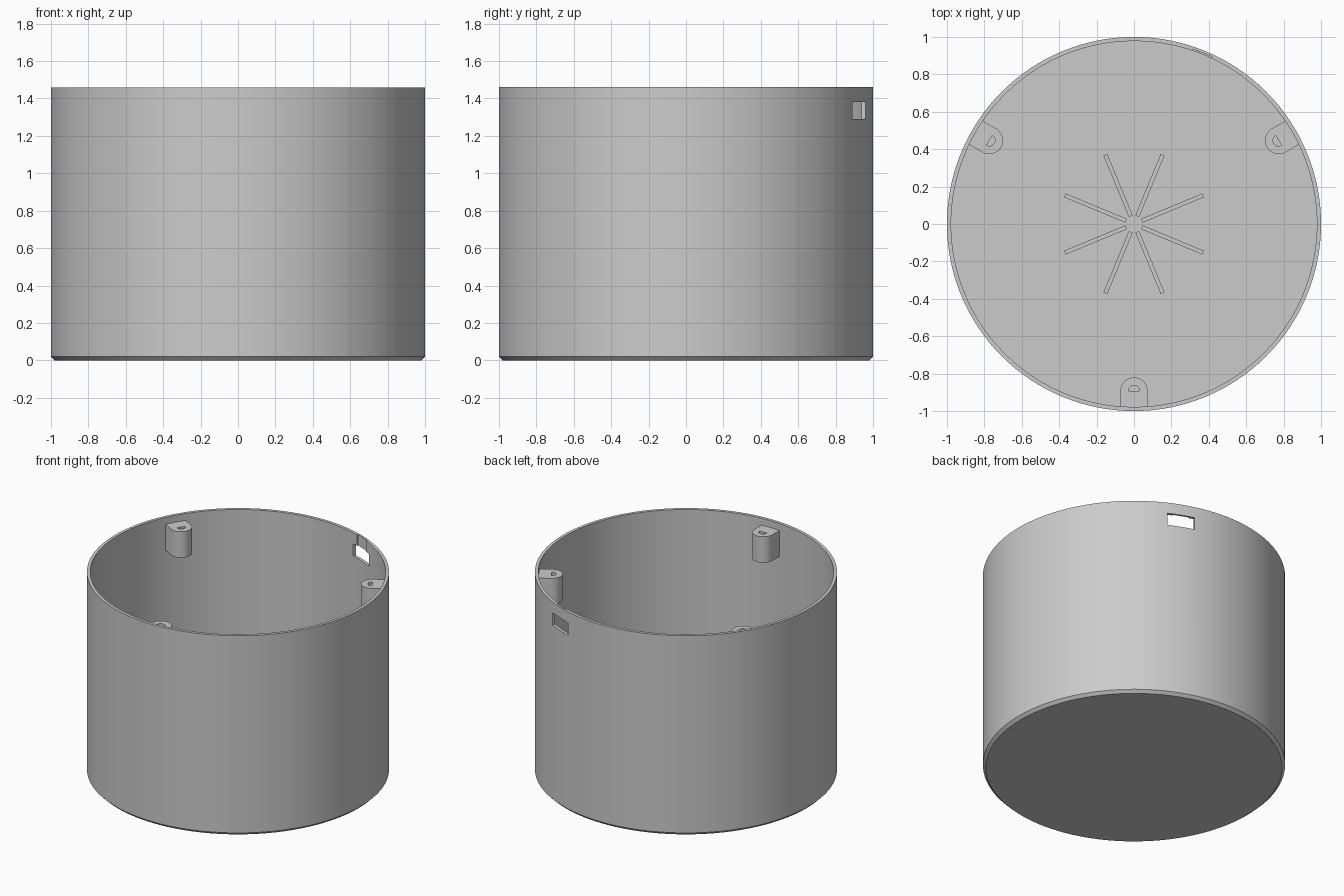
import bpy
import bmesh
from math import cos, sin, pi, radians
from mathutils import Matrix

if "Cube" in bpy.data.objects:
    bpy.data.objects.remove(bpy.data.objects["Cube"])

HEIGHT, INNER, FLOOR = 1.46, 0.978, 0.03
POST_TOP, POST_BOTTOM = 1.41, 1.22

grey = bpy.data.materials.new("plain grey")
grey.use_nodes = True
grey.diffuse_color = (0.6, 0.6, 0.6, 1)
grey.node_tree.nodes["Principled BSDF"].inputs["Base Color"].default_value = (0.6, 0.6, 0.6, 1)


def finish(name, bm):
    bmesh.ops.recalc_face_normals(bm, faces=bm.faces)
    mesh = bpy.data.meshes.new(name)
    bm.to_mesh(mesh)
    bm.free()
    mesh.materials.append(grey)
    obj = bpy.data.objects.new(name, mesh)
    bpy.context.collection.objects.link(obj)
    return obj


def prism(name, outline, bottom, top, angle=0):
    """Extrude a flat outline upward, then turn it about the z axis."""
    bm = bmesh.new()
    face = bm.faces.new([bm.verts.new((x, y, bottom)) for x, y in outline])
    ext = bmesh.ops.extrude_face_region(bm, geom=[face])
    verts = [v for v in ext["geom"] if isinstance(v, bmesh.types.BMVert)]
    bmesh.ops.translate(bm, verts=verts, vec=(0, 0, top - bottom))
    bmesh.ops.transform(bm, matrix=Matrix.Rotation(angle, 4, "Z"), verts=bm.verts)
    return finish(name, bm)


def rect(x0, x1, width):
    return [(x0, -width / 2), (x1, -width / 2), (x1, width / 2), (x0, width / 2)]


def inward_arc(centre, radius, steps=20):
    """Half circle bulging toward the axis."""
    turns = [pi / 2 + pi * i / steps for i in range(steps + 1)]
    return [(centre + radius * cos(t), radius * sin(t)) for t in turns]


def select_only(obj):
    bpy.ops.object.select_all(action="DESELECT")
    obj.select_set(True)
    bpy.context.view_layer.objects.active = obj


def cut(obj, cutter):
    cutter.hide_render = True
    mod = obj.modifiers.new("cut", "BOOLEAN")
    mod.operation, mod.solver, mod.object = "DIFFERENCE", "EXACT", cutter
    select_only(obj)
    bpy.ops.object.modifier_apply(modifier=mod.name)
    bpy.data.objects.remove(cutter)


def smooth(obj):
    select_only(obj)
    bpy.ops.object.shade_smooth_by_angle(angle=radians(30))


# Cup: a lathed wall and floor with a chamfered foot
bm = bmesh.new()
profile = [(0.98, 0), (1, 0.02), (1, HEIGHT), (INNER, HEIGHT), (INNER, FLOOR)]
SIDES = 128
rings = [[bm.verts.new((r * cos(2 * pi * i / SIDES), r * sin(2 * pi * i / SIDES), z))
          for i in range(SIDES)] for r, z in profile]
for low, high in zip(rings, rings[1:]):
    for i in range(SIDES):
        j = (i + 1) % SIDES
        bm.faces.new((low[i], low[j], high[j], high[i]))
bm.faces.new(rings[0])
bm.faces.new(rings[-1])
cup = finish("cup", bm)

# Cable window through the wall and the shallow notch above it
window_angle = radians(68.2)
cut(cup, prism("window_cutter", rect(0.9, 1.1, 0.19), 1.29, 1.38, window_angle))
cut(cup, prism("notch_cutter", rect(0.9, 0.986, 0.11), 1.34, 1.5, window_angle))
smooth(cup)

# Three screw posts with half-round holes
for name, degrees in (("front", 270), ("back_left", 30), ("back_right", 150)):
    angle = radians(degrees)
    outline = inward_arc(0.893, 0.073) + [(0.982, -0.073), (0.982, 0.073)]
    post = prism(name + "_screw_post", outline, POST_BOTTOM, POST_TOP, angle)
    cut(post, prism("hole_cutter", inward_arc(0.893, 0.03, 12),
                    POST_BOTTOM + 0.03, POST_TOP + 0.05, angle))
    smooth(post)

# Eight low ribs radiating over the floor
for i in range(8):
    prism(f"floor_rib_{i + 1}", rect(0.045, 0.4, 0.022),
          FLOOR - 0.01, FLOOR + 0.012, pi / 8 + i * pi / 4)
